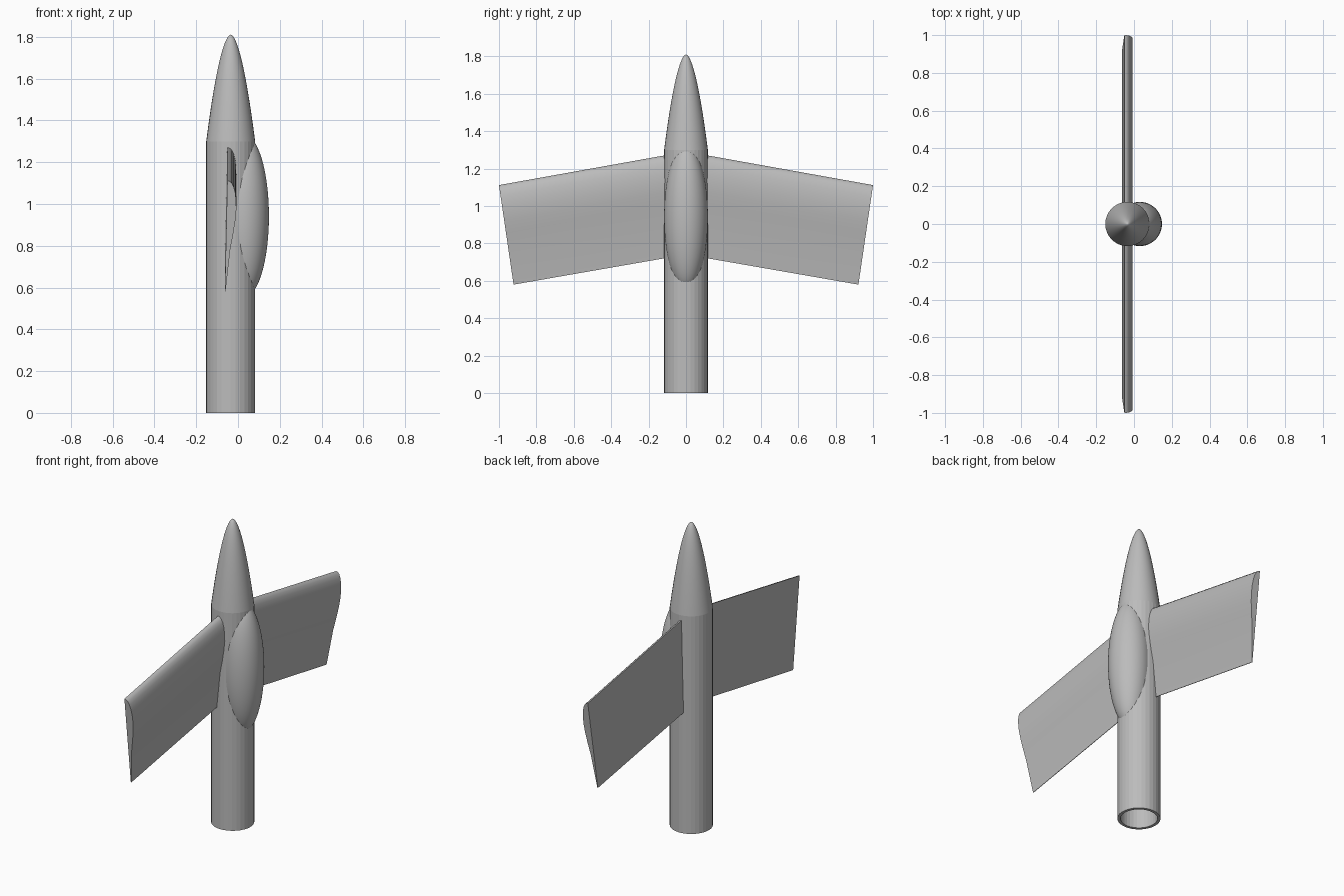
import bpy
import bmesh
import math

AXIS_X = -0.035      # tube axis
RADIUS = 0.117
SHOULDER = 1.30      # where the nose starts
TIP = 1.81

cube = bpy.data.objects.get("Cube")
if cube:
    bpy.data.objects.remove(cube, do_unlink=True)

grey = bpy.data.materials.new("plain grey")
grey.use_nodes = True
grey.diffuse_color = (0.5, 0.5, 0.5, 1)
grey.node_tree.nodes["Principled BSDF"].inputs["Base Color"].default_value = (0.5, 0.5, 0.5, 1)


def add_object(name, bm, smooth_angle=None):
    """Turn a bmesh into a named object with the grey material."""
    bmesh.ops.remove_doubles(bm, verts=bm.verts, dist=1e-5)
    bmesh.ops.recalc_face_normals(bm, faces=bm.faces)
    mesh = bpy.data.meshes.new(name)
    bm.to_mesh(mesh)
    bm.free()
    mesh.materials.append(grey)
    obj = bpy.data.objects.new(name, mesh)
    bpy.context.collection.objects.link(obj)
    if smooth_angle:
        bpy.ops.object.select_all(action="DESELECT")
        obj.select_set(True)
        bpy.context.view_layer.objects.active = obj
        bpy.ops.object.shade_smooth_by_angle(angle=math.radians(smooth_angle))
    return obj


def revolve(name, profile, centre_x, steps=32, smooth_angle=30):
    """Spin a list of (radius, z) points about a vertical axis."""
    bm = bmesh.new()
    verts = [bm.verts.new((centre_x + r, 0, z)) for r, z in profile]
    edges = [bm.edges.new(pair) for pair in zip(verts, verts[1:])]
    bmesh.ops.spin(bm, geom=verts + edges, cent=(centre_x, 0, 0), axis=(0, 0, 1),
                   angle=math.tau, steps=steps, use_merge=True)
    return add_object(name, bm, smooth_angle)


# Hollow body tube
BORE = 0.100
revolve("body_tube", [(RADIUS, SHOULDER), (RADIUS, 0), (BORE, 0), (BORE, SHOULDER),
                      (RADIUS, SHOULDER)], AXIS_X, smooth_angle=None)

# Nose cone with a rounded tip and a flat base
nose = [(0, SHOULDER)]
for i in range(25):
    u = 1 - i / 24
    t = u * u
    nose.append((RADIUS * t ** 0.56, TIP - (TIP - SHOULDER) * t))
revolve("nose_cone", nose, AXIS_X)

# Side pod, trimmed so that the bore stays clear
pod_profile = []
for i in range(33):
    a = math.pi * i / 32
    pod_profile.append((RADIUS * math.sin(a), 0.942 - 0.388 * math.cos(a)))
pod = revolve("side_pod", pod_profile, 0.031, steps=48)
cutter = revolve("bore_cutter", [(0, 0.3), (0.108, 0.3), (0.108, 1.6), (0, 1.6)], AXIS_X)
cutter.hide_render = True
cutter.hide_viewport = True
trim = pod.modifiers.new("trim", "BOOLEAN")
trim.operation = "DIFFERENCE"
trim.object = cutter

# Wing section: (fraction of chord, x), cambered front and straight tail
SECTION = [(0, -0.051), (0.006, -0.040), (0.025, -0.029), (0.06, -0.020), (0.11, -0.013),
           (0.18, -0.009), (0.26, -0.008), (0.36, -0.013), (0.48, -0.023), (0.62, -0.037),
           (1, -0.060), (1, -0.063)]


def wing(name, side):
    """Loft the section from the body wall to the raked tip."""
    bm = bmesh.new()
    stations = [((0.107, 1.272), (0.107, 0.722)), ((1.0, 1.112), (0.922, 0.58))]
    rings = []
    for (y0, z0), (y1, z1) in stations:
        rings.append([bm.verts.new((x, side * (y0 + (y1 - y0) * t), z0 + (z1 - z0) * t))
                      for t, x in SECTION])
    root, tip = rings
    for i in range(len(SECTION)):
        j = (i + 1) % len(SECTION)
        bm.faces.new((root[i], root[j], tip[j], tip[i]))
    for ring in rings:
        bm.faces.new(ring)
    return add_object(name, bm, 35)


wing("left_wing_back", 1)
wing("right_wing_front", -1)
